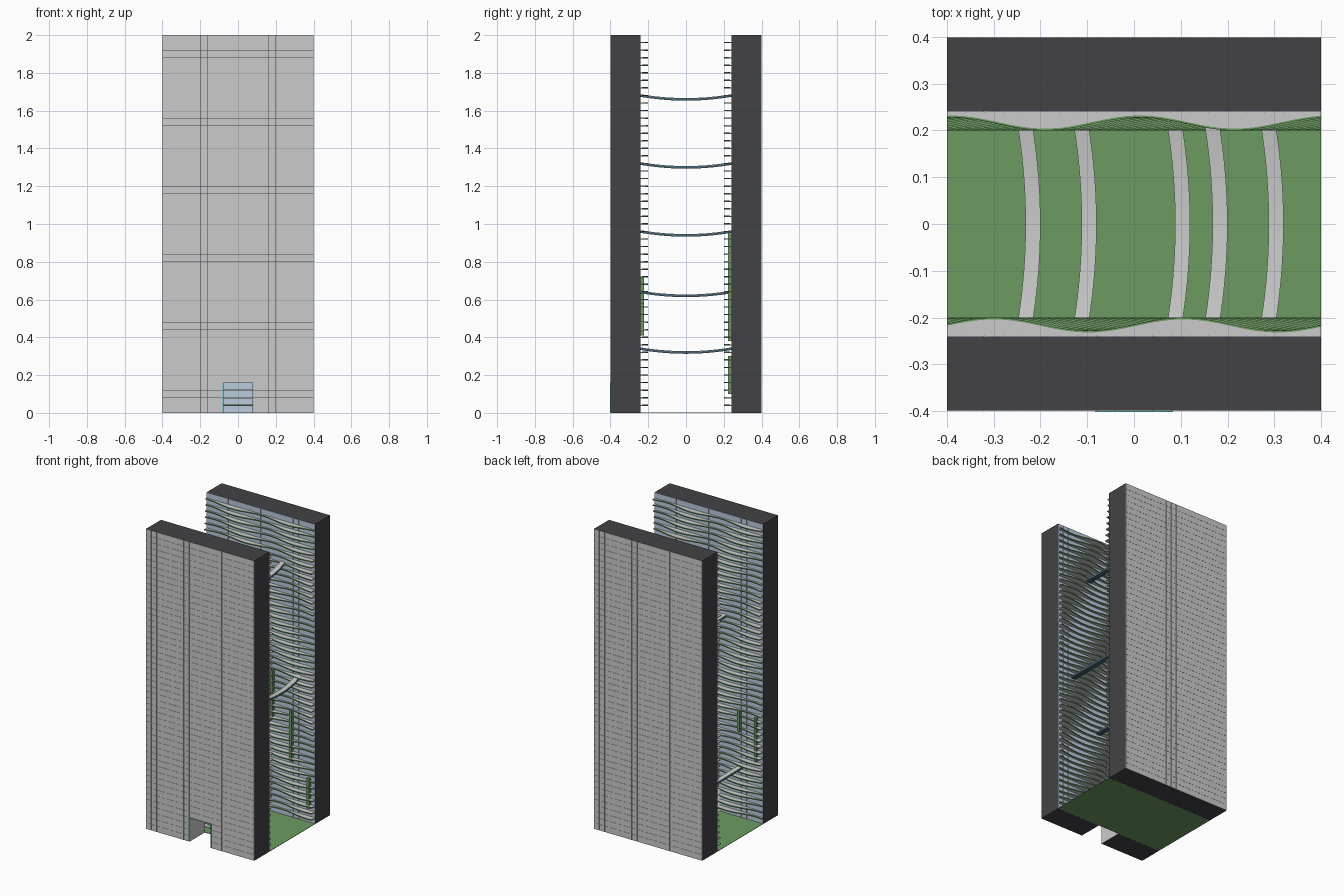
import bpy, bmesh, math, random

if "Cube" in bpy.data.objects:
    bpy.data.objects.remove(bpy.data.objects["Cube"])

random.seed(4)
CELL, W, H = 0.04, 0.4, 2.0
IN, OUT = 0.24, 0.4          # inner and outer faces of each slab


def material(name, rgb):
    m = bpy.data.materials.new(name)
    m.diffuse_color = (*rgb, 1)
    m.use_nodes = True
    m.node_tree.nodes["Principled BSDF"].inputs["Base Color"].default_value = m.diffuse_color
    return m


DARK = material("dark_concrete", (0.055, 0.053, 0.06))
BLUE = material("pale_glass", (0.50, 0.60, 0.74))
GREEN = material("planting", (0.15, 0.33, 0.12))
STEEL = material("blue_steel", (0.06, 0.12, 0.18))
CYAN = material("cyan_trim", (0.1, 0.6, 0.65))


def box(bm, x0, x1, y0, y1, z0, z1):
    v = [bm.verts.new((x, y, z)) for z in (z0, z1)
         for x, y in ((x0, y0), (x1, y0), (x1, y1), (x0, y1))]
    for f in ((3, 2, 1, 0), (4, 5, 6, 7), (0, 1, 5, 4), (1, 2, 6, 5), (2, 3, 7, 6), (3, 0, 4, 7)):
        bm.faces.new([v[i] for i in f])


def loft(bm, sections):
    """Skin a list of four-point sections into a capped bar."""
    rings = [[bm.verts.new(p) for p in s] for s in sections]
    for a, b in zip(rings, rings[1:]):
        for i in range(4):
            j = (i + 1) % 4
            bm.faces.new((a[i], a[j], b[j], b[i]))
    bm.faces.new(rings[0][::-1])
    bm.faces.new(rings[-1])


def finish(name, bm, mat=None):
    bmesh.ops.recalc_face_normals(bm, faces=bm.faces)
    me = bpy.data.meshes.new(name)
    bm.to_mesh(me)
    bm.free()
    ob = bpy.data.objects.new(name, me)
    bpy.context.collection.objects.link(ob)
    if mat:
        me.materials.append(mat)
    return ob


def boxes(name, items, mat=None):
    bm = bmesh.new()
    for b in items:
        box(bm, *b)
    finish(name, bm, mat)


def panels(name, y0, y1, door, mat=None):
    """Grid of thin square cladding panels with hairline joints."""
    g = 0.0004
    cells = []
    for i in range(20):
        for k in range(50):
            if door and 8 <= i < 12 and k < 4:
                continue
            x, z = -W + i * CELL, k * CELL
            cells.append((x + g, x + CELL - g, y0, y1, z + g, z + CELL - g))
    boxes(name, cells, mat)


def fin_depth(x, z, x_peak):
    return 0.026 + 0.014 * math.cos(15.5 * (x - x_peak + 0.5 * (z - 1.96)))


def fins(label, side, x_peak):
    """Stacked wavy ledges with a planted lip along the edge."""
    ledge, lip = bmesh.new(), bmesh.new()
    for k in range(1, 50):
        z = k * CELL
        a, b = [], []
        for i in range(41):
            x = -W + i * 0.02
            e = IN - fin_depth(x, z, x_peak)
            z0, z1 = z - 0.003, z + 0.003
            m = e + 0.004
            a.append([(x, side * y, q) for y, q in ((IN, z0), (m, z0), (m, z1), (IN, z1))])
            b.append([(x, side * y, q) for y, q in ((m, z0), (e, z0), (e, z1 + .001), (m, z1 + .001))])
        loft(ledge, a)
        loft(lip, b)
    finish(label + "_ledges", ledge)
    finish(label + "_planted_lips", lip, GREEN)


# Two slabs, the front one with a doorway through it
T = 0.002
boxes("back_slab", [(-W, W, IN + T, OUT - T, 0, H)], DARK)
boxes("front_slab", [(-W, -0.08, -OUT + T, -IN - T, 0, H), (0.08, W, -OUT + T, -IN - T, 0, H),
                     (-0.08, 0.08, -OUT + T, -IN - T, 0.16, H)], DARK)

# Cladding outside, glass inside
panels("back_cladding", OUT - T, OUT, False)
panels("front_cladding", -OUT, -OUT + T, True)
panels("back_glass", IN, IN + T, False, BLUE)
panels("front_glass", -IN - T, -IN, True, BLUE)

# Doorway lining and bright trim
boxes("doorway_lining", [(-0.08, -0.078, -OUT, -IN, 0, 0.16), (0.078, 0.08, -OUT, -IN, 0, 0.16),
                         (-0.078, 0.078, -OUT, -IN, 0.158, 0.16)])
boxes("doorway_trim", [(-0.083, -0.079, -0.402, -0.398, 0, 0.162), (0.079, 0.083, -0.402, -0.398, 0, 0.162),
                       (-0.079, 0.079, -0.402, -0.398, 0.159, 0.162)], CYAN)

# Courtyard lawn
boxes("courtyard_lawn", [(-W, W, -IN, IN, 0, 0.003)], GREEN)

# Wavy ledges on both inner walls
fins("back", 1, -0.19)
fins("front", -1, -0.30)

# Curved, sagging footbridges: (middle x, end z)
for n, (xm, ze) in enumerate(((-0.216, 0.34), (0.104, 0.64), (0.304, 0.96), (-0.096, 1.32), (0.184, 1.68)), 1):
    for part, lo, hi, mat in (("deck", 0.004, 0.007, None), ("beam", -0.007, 0.004, STEEL)):
        bm = bmesh.new()
        secs = []
        for i in range(25):
            t = -1 + i / 12
            x, y, z = xm - 0.022 * t * t, IN * t, ze - 0.02 * (1 - t * t)
            secs.append([(x - .016, y, z + lo), (x + .016, y, z + lo), (x + .016, y, z + hi), (x - .016, y, z + hi)])
        loft(bm, secs)
        finish(f"footbridge_{n}_{part}", bm, mat)

# Hanging vines against the inner walls: (side, x, bottom, top)
vines = [(1, 0.23, 0.38, 0.72), (1, 0.36, 0.10, 0.30), (1, 0.09, 0.63, 0.95),
         (-1, -0.23, 0.58, 0.72), (-1, -0.355, 0.41, 0.70)]
items = []
for s, x, z0, z1 in vines:
    y = sorted((s * (IN - 0.018), s * IN))
    items.append((x - 0.01, x + 0.01, y[0], y[1], z0, z1))
boxes("hanging_vines", items, GREEN)
